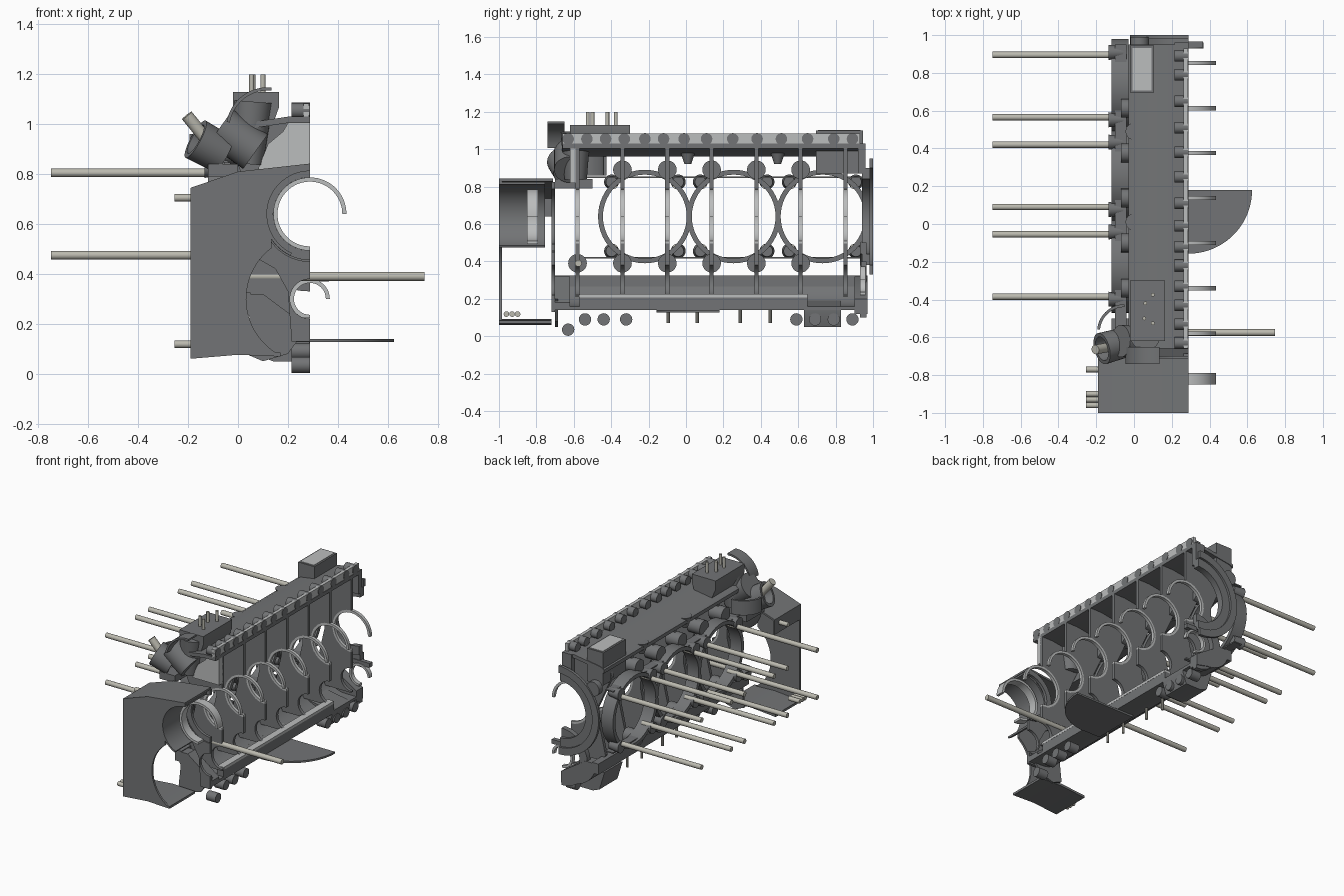
import bpy, bmesh, math
from mathutils import Vector

if "Cube" in bpy.data.objects:
    bpy.data.objects.remove(bpy.data.objects["Cube"])

SPLIT = 0.288            # x of the parting face
CRANK, CAM = (SPLIT, 0.64), (SPLIT, 0.30)
WEBS = [-0.58, -0.34, -0.10, 0.137, 0.376, 0.613, 0.852]
BORES = [-0.22, 0.255, 0.73]


def material(name, rgb):
    m = bpy.data.materials.new(name)
    m.diffuse_color = (*rgb, 1)
    m.use_nodes = True
    m.node_tree.nodes["Principled BSDF"].inputs["Base Color"].default_value = m.diffuse_color
    return m


DARK = material("dark_casting", (0.17, 0.175, 0.18))
LIGHT = material("machined_face", (0.5, 0.51, 0.51))
STEEL = material("stud_steel", (0.5, 0.49, 0.43))


def finish(name, bm, mat):
    bmesh.ops.recalc_face_normals(bm, faces=bm.faces)
    me = bpy.data.meshes.new(name)
    bm.to_mesh(me)
    bm.free()
    me.materials.append(mat)
    ob = bpy.data.objects.new(name, me)
    bpy.context.collection.objects.link(ob)
    bpy.ops.object.select_all(action='DESELECT')
    ob.select_set(True)
    bpy.context.view_layer.objects.active = ob
    bpy.ops.object.shade_smooth_by_angle(angle=math.radians(35))
    return ob


def arc(c, r, a0, a1, n=28):
    return [(c[0] + r * math.cos(math.radians(a0 + (a1 - a0) * i / n)),
             c[1] + r * math.sin(math.radians(a0 + (a1 - a0) * i / n))) for i in range(n + 1)]


def slab(name, pts, lo, hi, axis='y', mat=DARK):
    """Extrude a 2D profile: (x, z) along y, or (x, y) along z."""
    bm = bmesh.new()
    put = (lambda p: (p[0], lo, p[1])) if axis == 'y' else (lambda p: (p[0], p[1], lo))
    f = bm.faces.new([bm.verts.new(put(p)) for p in pts])
    g = bmesh.ops.extrude_face_region(bm, geom=[f])
    d = Vector((0, hi - lo, 0)) if axis == 'y' else Vector((0, 0, hi - lo))
    bmesh.ops.translate(bm, vec=d, verts=[v for v in g['geom'] if isinstance(v, bmesh.types.BMVert)])
    return finish(name, bm, mat)


def band(name, c, r0, r1, a0, a1, lo, hi, axis='y', mat=DARK):
    return slab(name, arc(c, r1, a0, a1) + arc(c, r0, a1, a0), lo, hi, axis, mat)


def sheet(name, pts, t, lo, hi):
    """Thin plate following an open profile, thickened downwards."""
    return slab(name, pts + [(x, z - t) for x, z in reversed(pts)], lo, hi)


def box(name, x, y, z, mat=DARK):
    return slab(name, [(x[0], z[0]), (x[1], z[0]), (x[1], z[1]), (x[0], z[1])], y[0], y[1], 'y', mat)


def rod(name, a, b, r, r2=None, n=20, inner=0, mat=DARK):
    """Cylinder, cone or tube between two points."""
    a, b = Vector(a), Vector(b)
    q = (b - a).to_track_quat('Z', 'Y')
    bm = bmesh.new()
    r2 = r if r2 is None else r2
    loops = [(a, r), (b, r2)] + ([(b, r2 - inner), (a, r - inner)] if inner else [])
    rings = [[bm.verts.new(c + q @ Vector((k * math.cos(2 * math.pi * i / n), k * math.sin(2 * math.pi * i / n), 0)))
              for i in range(n)] for c, k in loops]
    pairs = list(zip(rings, rings[1:] + rings[:1])) if inner else [(rings[0], rings[1])]
    for p, s in pairs:
        for i in range(n):
            j = (i + 1) % n
            bm.faces.new((p[i], p[j], s[j], s[i]))
    if not inner:
        bm.faces.new(rings[0])
        bm.faces.new(rings[1])
    return finish(name, bm, mat)


# Bearing webs with half bores for the two shafts
web = ([(SPLIT, 1.03), (0.0, 1.0), (-0.03, 0.9), (0.08, 0.66), (0.08, 0.6), (0.02, 0.34), (0.09, 0.21), (SPLIT, 0.21)]
       + arc(CAM, 0.08, 270, 90, 16) + arc(CRANK, 0.145, 270, 90))
for y in WEBS:
    slab("bearing_web", web, y - 0.011, y + 0.011)
    band("crank_bearing_shell", CRANK, 0.13, 0.147, 0, 270, y - 0.011, y + 0.011, mat=LIGHT)
    if -0.5 < y < 0.7:
        for z in (0.39, 0.89):
            rod("web_bolt_boss", (-0.07, y, z), (0.03, y, z), 0.05)
rod("front_bolt_boss", (-0.07, -0.58, 0.39), (0.03, -0.58, 0.39), 0.05)
band("front_bearing_shell", CRANK, 0.13, 0.147, 0, 270, -0.85, -0.79, mat=LIGHT)
band("rear_cam_shell", CAM, 0.064, 0.08, 0, 270, 0.93, 0.96, mat=LIGHT)

# Top deck, parting flange and bosses
sheet("top_deck", [(-0.03, 0.985), (0.0, 1.0), (0.2, 1.03), (SPLIT, 1.03)], 0.025, -0.66, 0.95)
box("top_flange", (0.262, SPLIT - 0.003), (-0.66, 0.93), (1.02, 1.083), LIGHT)
for y in (-0.63, -0.53, -0.43, -0.33, -0.22, -0.12, -0.01, 0.11, 0.25, 0.38, 0.51, 0.65, 0.79, 0.89):
    rod("top_flange_boss", (0.215, y, 1.055), (SPLIT, y, 1.055), 0.031)
for y in (0.01, 0.49):
    rod("deck_drain", (0.0, y, 1.0), (0.0, y, 0.92), 0.045, 0.018)

# Cylinder mouths, stud bosses and long studs
for y in BORES:
    rod("cylinder_mouth", (-0.12, y, 0.64), (-0.03, y, 0.64), 0.25, n=56, inner=0.026)
    for s in (-1, 1):
        for t in (-1, 1):
            dy, dz = s * 0.165, t * 0.165
            rod("stud_boss", (-0.135, y + dy * 1.08, 0.64 + dz * 1.12), (-0.055, y + dy * 1.08, 0.64 + dz * 1.12), 0.04, 0.03)
            rod("cylinder_stud", (-0.75, y + dy, 0.64 + dz), (-0.06, y + dy, 0.64 + dz), 0.017, n=14, mat=STEEL)
for z in (0.42, 0.85):
    box("cylinder_deck_rail", (-0.1, -0.04), (-0.58, 0.95), (z - 0.004, z + 0.004))

# Lower cam gallery: curved trough with rails
trough = arc((0.2, 0.32), 0.18, 180, 270, 14)
slab("cam_gallery", trough + [(SPLIT, 0.14), (SPLIT, 0.16)] + arc((0.2, 0.32), 0.16, 270, 180, 14), -0.62, 0.95)
box("gallery_upper_rail", (0.0, 0.05), (-0.7, 0.97), (0.25, 0.325))
box("parting_strip", (0.235, SPLIT), (-0.57, 0.65), (0.16, 0.21))
box("parting_strip_edge", (0.24, SPLIT + 0.001), (-0.57, 0.65), (0.208, 0.226), LIGHT)
slab("gallery_front_end", trough + [(SPLIT, 0.14), (SPLIT, 0.18), (0.1, 0.32)], -0.7, -0.62)
slab("gallery_rear_end", trough + [(SPLIT, 0.12), (SPLIT, 0.2), (0.1, 0.32)], 0.9, 0.97)
slab("sump_bulge", [(0.05, 0.2), (0.09, 0.07), (0.14, 0.05), (0.26, 0.05), (SPLIT, 0.13), (SPLIT, 0.16)], 0.63, 0.83)
for y, z in ((-0.63, 0.035), (-0.54, 0.09), (-0.44, 0.09), (-0.32, 0.09),
             (0.59, 0.09), (0.69, 0.09), (0.79, 0.09), (0.89, 0.09)):
    rod("lower_flange_boss", (0.215, y, z), (SPLIT, y, z), 0.033)
for y in (-0.095, 0.06, 0.29, 0.45):
    rod("sump_pin", (0.14, y, 0.17), (0.14, y, 0.07), 0.009, n=10, mat=STEEL)

# Quarter-disc baffle and dowel across the parting face
slab("baffle_plate", [(SPLIT, 0.18)] + arc((SPLIT, 0.18), 0.337, 0, -90), 0.127, 0.14, 'z')
box("baffle_mount", (0.16, SPLIT), (-0.155, 0.18), (0.127, 0.142))
rod("cross_dowel", (0.04, -0.575, 0.39), (0.747, -0.575, 0.39), 0.018, mat=STEEL)

# Rear end: half rings and wall
band("rear_seal_ring", CRANK, 0.26, 0.31, 90, 270, 0.98, 1.0)
band("rear_inner_ring", CRANK, 0.2, 0.26, 90, 270, 0.94, 0.985)
band("rear_gallery_ring", (SPLIT, 0.3), 0.14, 0.2, 90, 270, 0.93, 0.965)
box("rear_top_wall", (0.215, SPLIT), (0.92, 0.96), (0.87, 1.03))
box("rear_top_lug", (0.2, 0.365), (0.935, 0.965), (0.37, 0.4))
rod("rear_corner_boss", (0.03, 0.95, 0.85), (0.03, 0.99, 0.85), 0.05)

# Rear top box with a light panel
box("rear_top_box", (-0.02, 0.105), (0.695, 0.945), (0.87, 1.1))
box("rear_box_panel", (-0.008, 0.093), (0.707, 0.933), (1.09, 1.103), LIGHT)

# Front top mounting pad and pins
slab("top_pad", [(0.01, 1.0), (0.14, 1.0), (0.165, 1.07), (0.165, 1.128), (-0.02, 1.128), (-0.02, 1.07)], -0.62, -0.3)
for x, y in ((0.06, -0.42), (0.1, -0.375), (0.055, -0.5), (0.1, -0.525)):
    rod("pad_pin", (x, y, 1.1), (x, y, 1.2), 0.01, n=12, mat=STEEL)

# Front end wall and flange
slab("front_wall", [(SPLIT, 0.82), (SPLIT, 1.03), (0.215, 1.03), (0.18, 0.97), (0.12, 0.92), (0.08, 0.82)],
     -0.62, -0.585, mat=LIGHT)
slab("front_lower_wall", arc(CRANK, 0.19, 200, 270, 12) + arc(CAM, 0.08, 90, 270, 14)
     + [(SPLIT, 0.13), (0.215, 0.13), (0.2, 0.33), (0.15, 0.42), (0.08, 0.46)], -0.72, -0.7)
band("front_bearing_rim", CRANK, 0.147, 0.185, 90, 270, -0.72, -0.7)
slab("gallery_guide", [(0.05, 0.26), (0.1, 0.28), (0.2, 0.2), (SPLIT, 0.2), (0.2, 0.08), (0.1, 0.05), (0.03, 0.08)], -0.7, -0.685)

# Front cover: open housing with plate, roof, floor and shaft tunnel
roof = [(-0.19, 0.745), (0.0, 0.81), (SPLIT, 0.842)]
slab("front_cover_plate", [(-0.19, 0.06)] + roof + arc(CRANK, 0.18, 90, 212)
     + arc(CAM, 0.255, 127, 242) + [(0.0, 0.078)], -1.0, -0.985)
sheet("front_cover_roof", roof, 0.014, -1.0, -0.71)
sheet("front_cover_floor", [(-0.19, 0.076), (0.0, 0.092), (0.17, 0.085)], 0.016, -1.0, -0.72)
band("shaft_tunnel", CRANK, 0.172, 0.184, 90, 245, -1.0, -0.755)
box("cover_side_tab", (-0.19, -0.178), (-0.99, -0.71), (0.64, 0.745))
for y, z in ((-0.77, 0.705), (-0.9, 0.118), (-0.93, 0.118), (-0.96, 0.118)):
    rod("cover_pin", (-0.255, y, z), (-0.17, y, z), 0.015, n=12, mat=STEEL)

# Filler neck: tilted body, cap, handle and curved guards
rod("neck_body", (0.07, -0.62, 0.89), (-0.07, -0.62, 0.99), 0.085, n=32)
rod("neck_base", (0.04, -0.59, 0.84), (0.06, -0.59, 1.09), 0.06, 0.08, n=32)
rod("neck_cap", (-0.06, -0.63, 0.88), (-0.17, -0.66, 0.94), 0.08, 0.085, n=32, inner=0.02)
rod("neck_cap_floor", (-0.1, -0.64, 0.9), (-0.12, -0.645, 0.911), 0.066, n=32)
rod("neck_handle", (-0.12, -0.65, 0.93), (-0.205, -0.665, 1.035), 0.025, mat=STEEL)
band("neck_guard", (0.12, 0.98), 0.155, 0.168, 85, 170, -0.74, -0.65)
band("neck_side_guard", (-0.05, -0.57), 0.13, 0.145, 90, 175, 0.86, 0.96, 'z')
box("neck_foot", (-0.12, 0.0), (-0.7, -0.5), (0.79, 0.84))
